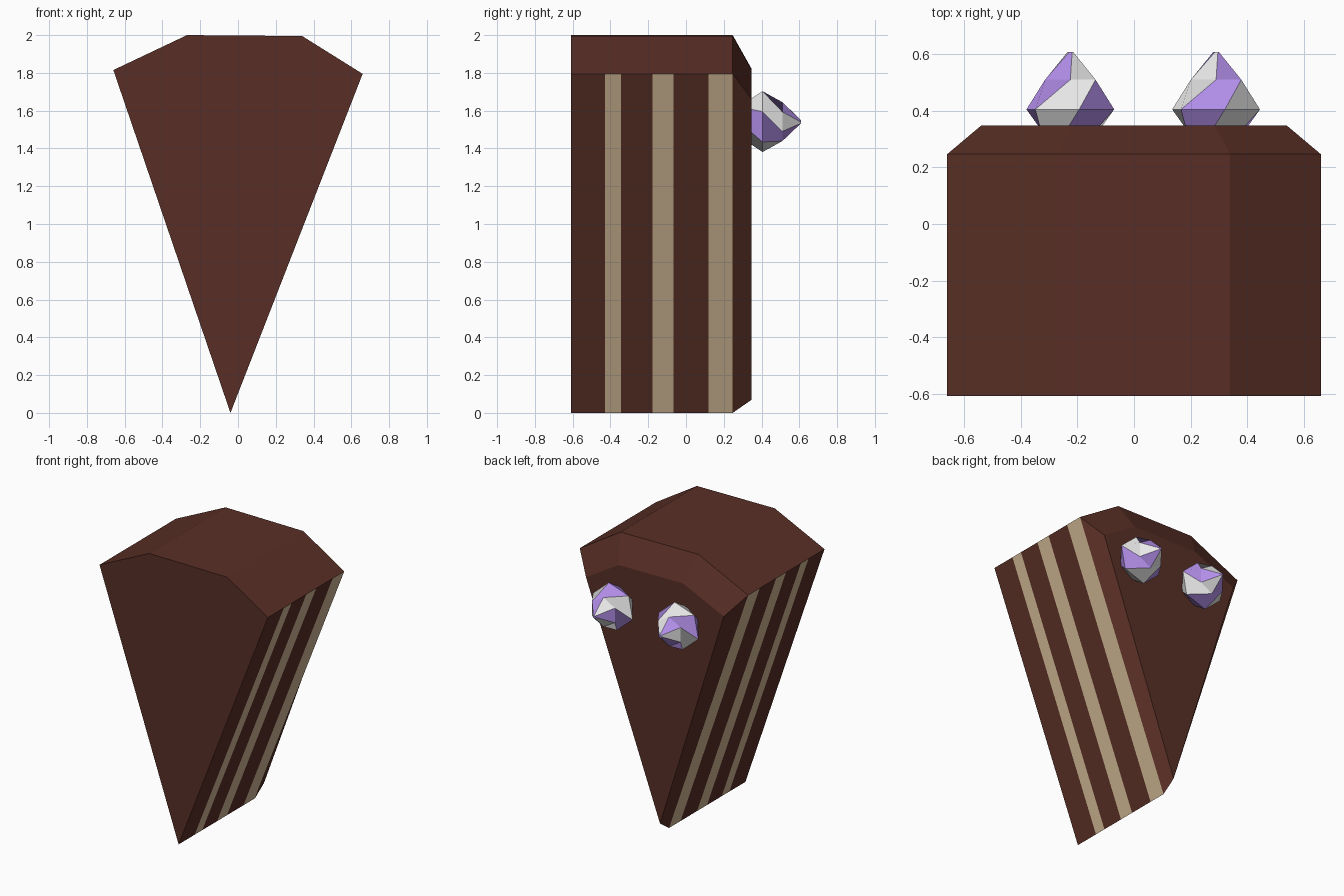
import bpy, bmesh
from math import sin, cos, radians

if "Cube" in bpy.data.objects:
    bpy.data.objects.remove(bpy.data.objects["Cube"])


def material(name, rgb):
    m = bpy.data.materials.new(name)
    m.diffuse_color = (*rgb, 1)
    m.use_nodes = True
    m.node_tree.nodes["Principled BSDF"].inputs["Base Color"].default_value = m.diffuse_color
    return m


chocolate = material("chocolate", (0.098, 0.028, 0.019))
cream = material("cream filling", (0.60, 0.456, 0.283))
white = material("white icing", (0.80, 0.80, 0.80))
purple = material("purple icing", (0.445, 0.27, 0.806))


def loft(name, rings, mats, rule):
    """Skin a list of rings; rule(section, side) gives the material index."""
    bm = bmesh.new()
    vs = [[bm.verts.new(p) for p in r] for r in rings]
    n = len(rings[0])
    for i in range(len(rings) - 1):
        for k in range(n):
            a, b = vs[i][k], vs[i][(k + 1) % n]
            c, d = vs[i + 1][(k + 1) % n], vs[i + 1][k]
            f = bm.faces.new((a, b, c, d))
            f.material_index = rule(i, k)
    bm.faces.new(vs[0])
    bm.faces.new(vs[-1])
    bmesh.ops.recalc_face_normals(bm, faces=bm.faces[:])
    me = bpy.data.meshes.new(name)
    bm.to_mesh(me)
    bm.free()
    for m in mats:
        me.materials.append(m)
    ob = bpy.data.objects.new(name, me)
    bpy.context.collection.objects.link(ob)
    return ob


# Cake wedge: profile lofted along y, with a sloped rim at the back
outer = [(-0.04, 0), (0.66, 1.795), (0.34, 1.995), (-0.27, 2.0), (-0.66, 1.815)]
inner = [(-0.04, 0.07), (0.54, 1.66), (0.285, 1.815), (-0.22, 1.82), (-0.54, 1.67)]
cuts = [-0.608, -0.428, -0.343, -0.178, -0.067, 0.118, 0.247]
rings = [[(x, y, z) for x, z in outer] for y in cuts]
rings.append([(x, 0.348, z) for x, z in inner])
# every second layer on the two cut sides is cream
loft("cake_slice", rings, [chocolate, cream],
     lambda i, k: 1 if k in (0, 4) and i in (1, 3, 5) else 0)

# Twisted icing swirls: (y, radius, angle) per ring, strips alternate in colour
swirl = [(0.335, 0.115, 36), (0.405, 0.164, 19), (0.51, 0.103, -30), (0.608, 0.01, -70)]
for j, cx in enumerate((-0.225, 0.29)):
    rings = [[(cx + r * cos(radians(a + 60 * k)), y, 1.542 + r * sin(radians(a + 60 * k)))
              for k in range(6)] for y, r, a in swirl]
    loft("icing_swirl_%d" % (j + 1), rings, [purple, white],
         lambda i, k, j=j: (k + j) % 2)
